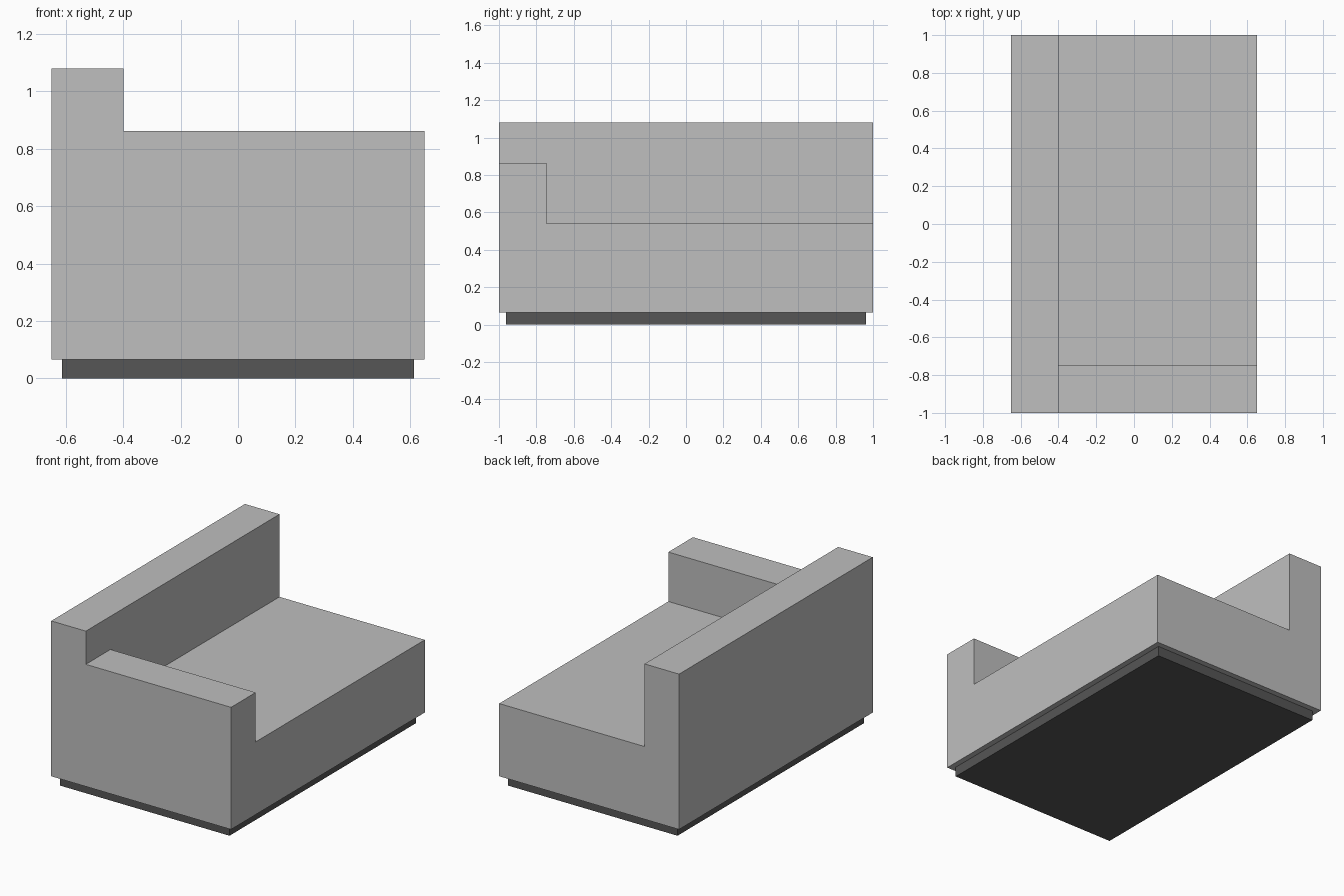
import bpy

if "Cube" in bpy.data.objects:
    bpy.data.objects.remove(bpy.data.objects["Cube"])


def material(name, value):
    m = bpy.data.materials.new(name)
    m.diffuse_color = (value, value, value, 1)
    m.use_nodes = True
    m.node_tree.nodes["Principled BSDF"].inputs["Base Color"].default_value = m.diffuse_color
    return m


def box(name, lo, hi, mat=None):
    """Axis-aligned box between two corners."""
    bpy.ops.mesh.primitive_cube_add(
        size=1, location=[(a + b) / 2 for a, b in zip(lo, hi)])
    ob = bpy.context.object
    ob.name = name
    ob.scale = [b - a for a, b in zip(lo, hi)]
    bpy.ops.object.transform_apply(location=True, rotation=False, scale=True)
    if mat:
        ob.data.materials.append(mat)
    return ob


fabric = material("light grey fabric", 0.52)
plinth = material("dark grey plinth", 0.093)

X, Y = 0.65, 1.0              # half width and half length
BOTTOM, SEAT, ARM, TOP = 0.065, 0.54, 0.863, 1.08
BACK_FRONT, ARM_INNER = -0.40, -0.746

# Recessed plinth under the body
box("plinth_base", (-0.613, -0.963, 0), (0.613, 0.963, BOTTOM), plinth)

# Upholstered block, stepped down to the arm and then to the seat
body = box("sofa_body", (-X, -Y, BOTTOM), (X, Y, TOP), fabric)
cutters = [
    box("arm_step_cutter", (BACK_FRONT, -Y - 0.3, ARM), (X + 0.3, Y + 0.3, TOP + 0.3)),
    box("seat_step_cutter", (BACK_FRONT, ARM_INNER, SEAT), (X + 0.3, Y + 0.3, TOP + 0.3)),
]
for c in cutters:
    mod = body.modifiers.new(c.name, 'BOOLEAN')
    mod.operation = 'DIFFERENCE'
    mod.solver = 'EXACT'
    mod.object = c
    bpy.context.view_layer.objects.active = body
    bpy.ops.object.modifier_apply(modifier=mod.name)
    bpy.data.objects.remove(c)
